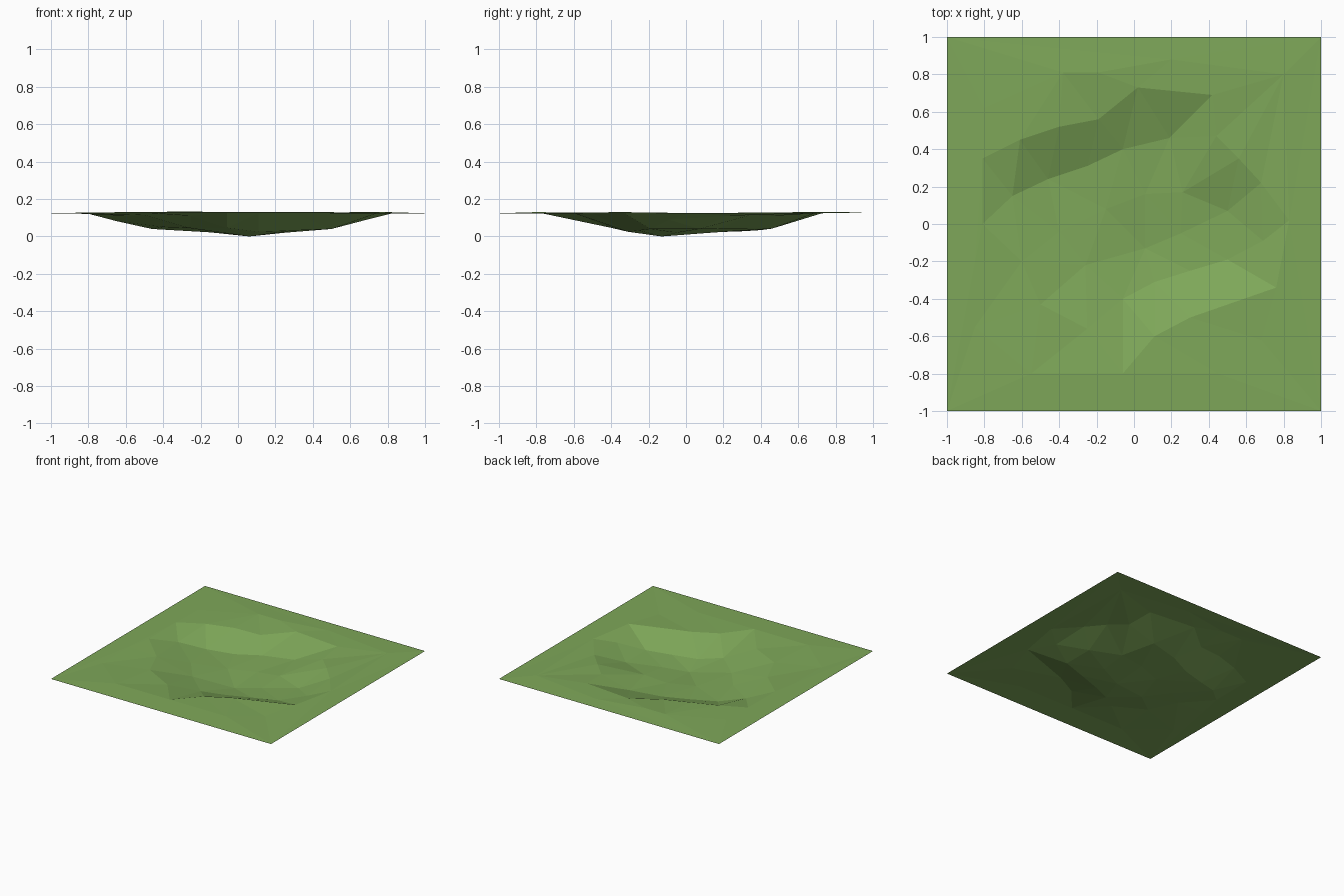
import bpy
from mathutils import Vector
from mathutils.geometry import delaunay_2d_cdt

if "Cube" in bpy.data.objects:
    bpy.data.objects.remove(bpy.data.objects["Cube"], do_unlink=True)

EDGE = 0.124

# Grass material
grass = bpy.data.materials.new("grass_green")
grass.use_nodes = True
grass.diffuse_color = (0.21, 0.39, 0.10, 1)
grass.node_tree.nodes["Principled BSDF"].inputs["Base Color"].default_value = grass.diffuse_color

points, creases = [], []


def breakline(*line, closed=False):
    """Add a run of terrain points joined by creases."""
    start = len(points)
    points.extend(Vector(p) for p in line)
    last = len(points) - 1
    creases.extend((i, i + 1) for i in range(start, last))
    if closed:
        creases.append((last, start))


def scatter(*spots):
    """Add loose terrain points without creases."""
    points.extend(Vector(p) for p in spots)


# Square border of the field
breakline((-1, -1, EDGE), (1, -1, EDGE), (1, 1, EDGE), (-1, 1, EDGE), closed=True)

# North bank: crest, shelf and foot
breakline((-.38, .81, .132), (-.19, .81, .132), (.02, .73, .125), (.42, .69, .125))
breakline((-.81, .35, .125), (-.61, .45, .128), (-.4, .52, .124), (-.19, .56, .106))
breakline((-.81, 0, .124), (-.65, .15, .082), (-.46, .24, .04), (-.25, .31, .028),
          (-.06, .4, .034), (.19, .46, .042), (.42, .69, .125))

# South bank: crest and foot
breakline((-.06, -.8, .13), (.11, -.6, .125), (.3, -.5, .126), (.76, -.34, .13))
breakline((-.06, -.8, .13), (-.06, -.4, .046), (.11, -.31, .025),
          (.3, -.25, .032), (.5, -.19, .04), (.76, -.34, .13))

# East knoll that juts into the hollow
breakline((.44, .47, .11), (.56, .35, .115), (.68, .22, .11), (.5, .07, .04),
          (.26, .17, .04), closed=True)

# West slope and its spur
breakline((-.85, -.2, EDGE), (-.6, -.2, .11), (-.5, -.43, .115), (-.25, -.56, .11),
          (-.26, -.22, .045))

# Floor of the hollow
scatter((.06, -.13, 0), (-.4, -.04, .05), (-.15, .08, .022), (.06, .16, .022), (.25, -.05, .02))

# Gentle swells round the rim
scatter((.69, -.09, .09), (.83, .02, .125), (.8, .8, .13), (.2, .88, .128), (-.8, .62, .128),
        (-.55, -.8, .13), (.45, -.8, .13), (.68, -.62, .122), (-.85, -.55, .122))

# Triangulate the plan, then lift each vertex to its height
plan = [p.xy for p in points]
verts, _, faces, sources, _, _ = delaunay_2d_cdt(plan, creases, [], 0, 0.0001)
lifted = [(v.x, v.y, points[src[0]].z if src else EDGE) for v, src in zip(verts, sources)]

mesh = bpy.data.meshes.new("ground_hollow")
mesh.from_pydata(lifted, [], faces)
mesh.materials.append(grass)
ground = bpy.data.objects.new("ground_hollow", mesh)
bpy.context.collection.objects.link(ground)
